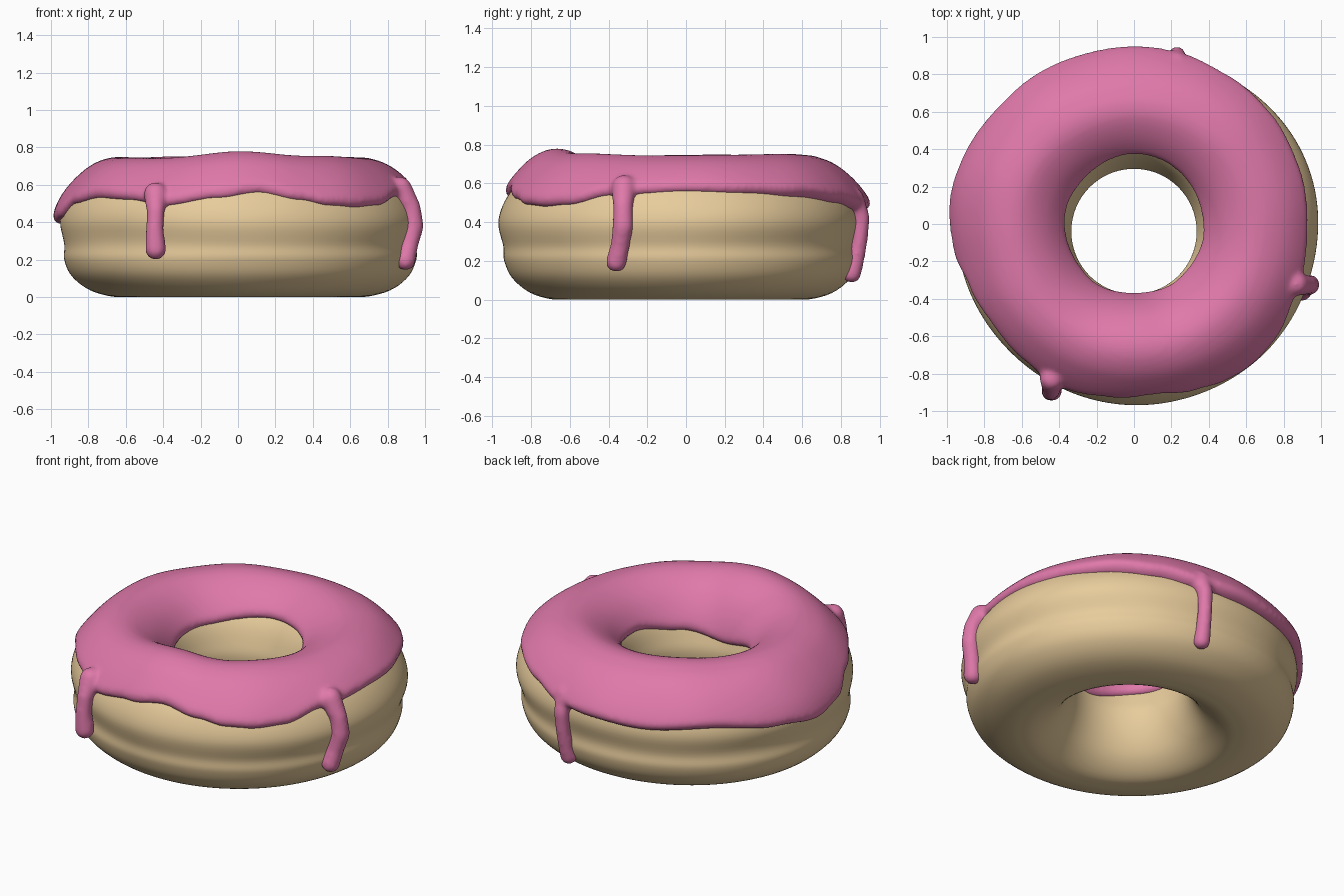
import bpy, bmesh, math
from mathutils import Vector, noise

if "Cube" in bpy.data.objects:
    bpy.data.objects.remove(bpy.data.objects["Cube"])

# Dough cross-section (radius, z): bottom, up the outside, over the top, down the hole
PROFILE = [(.66, 0), (.80, .035), (.90, .11), (.942, .20), (.942, .28), (.968, .40),
           (.935, .51), (.85, .62), (.75, .69), (.63, .71), (.50, .65), (.40, .54),
           (.35, .42), (.335, .33), (.36, .21), (.43, .09), (.54, .012)]
# Icing rim heights by angle in degrees: outer edge and hole edge
OUTER_EDGE = [(0, .56), (20, .55), (40, .53), (60, .50), (75, .46), (90, .45), (110, .44),
              (135, .46), (160, .42), (175, .39), (188, .42), (200, .50), (215, .53),
              (230, .52), (245, .49), (262, .53), (276, .56), (290, .52), (300, .49),
              (310, .48), (320, .49), (335, .54)]
HOLE_EDGE = [(0, .52), (90, .57), (150, .53), (225, .47), (270, .42), (315, .47)]


def hermite(p0, p1, m0, m1, t):
    return ((2*t**3 - 3*t**2 + 1)*p0 + (t**3 - 2*t**2 + t)*m0
            + (3*t**2 - 2*t**3)*p1 + (t**3 - t**2)*m1)


def profile(u):
    n = len(PROFILE)
    i = math.floor(u)
    a, b, c, d = (Vector(PROFILE[(i + k) % n]) for k in (-1, 0, 1, 2))
    return hermite(b, c, (c - a)/2, (d - b)/2, u - i)


def outward(u):
    t = profile(u + .02) - profile(u - .02)
    return Vector((t.y, -t.x)).normalized()


def edge(table, deg):
    """Smooth periodic interpolation of a rim height."""
    n = len(table)
    for i in range(n):
        a0, h0 = table[i]
        a1, h1 = table[(i + 1) % n]
        if i == n - 1:
            a1 += 360
        if a0 <= deg < a1:
            t = (deg - a0)/(a1 - a0)
            return h0 + (h1 - h0)*t*t*(3 - 2*t)


def find_u(lo, hi, z):
    rising = profile(hi).y > profile(lo).y
    for _ in range(25):
        mid = (lo + hi)/2
        if (profile(mid).y < z) == rising:
            lo = mid
        else:
            hi = mid
    return lo


def place(q, th):
    """Revolve a section point, with the hole off centre and a flatter back."""
    w = min(1, max(0, (q.x - .35)/.5))
    r = q.x*(1 - .06*w*max(0, math.sin(th))**2)
    return (r*math.cos(th) + .015*w, r*math.sin(th) - .04*(1 - w), max(0, q.y))


def ring_mesh(bm, section, segs):
    """Skin closed cross-sections all the way round."""
    rings = []
    for j in range(segs):
        th = 2*math.pi*j/segs
        rings.append([bm.verts.new(place(q, th)) for q in section(th)])
    m = len(rings[0])
    for j in range(segs):
        a, b = rings[j], rings[(j + 1) % segs]
        for i in range(m):
            k = (i + 1) % m
            bm.faces.new((a[i], b[i], b[k], a[k]))
    bmesh.ops.recalc_face_normals(bm, faces=bm.faces)


def finish(bm, name, colour):
    me = bpy.data.meshes.new(name)
    bm.to_mesh(me)
    bm.free()
    me.shade_smooth()
    ob = bpy.data.objects.new(name, me)
    bpy.context.collection.objects.link(ob)
    mat = bpy.data.materials.new(name)
    mat.diffuse_color = colour
    mat.use_nodes = True
    mat.node_tree.nodes["Principled BSDF"].inputs["Base Color"].default_value = mat.diffuse_color
    me.materials.append(mat)
    return ob


# Dough ring
def dough_section(th):
    out = []
    for i in range(85):
        u = i*len(PROFILE)/85
        q = profile(u)
        w = max(0, 1 - abs(q.y - .3)/.3)*(q.x > .6)
        v = noise.noise((1.3*math.cos(th), 1.3*math.sin(th), q.y*4))
        out.append(q + outward(u)*.014*w*v)
    return out


bm = bmesh.new()
ring_mesh(bm, dough_section, 160)
finish(bm, "dough", (.80, .60, .33, 1))


# Icing shell: follows the dough between the two rims, with rounded edges
def icing_section(th):
    deg = math.degrees(th) % 360
    u0 = find_u(1, 8.7, edge(OUTER_EDGE, deg))
    u1 = find_u(9.5, 13, edge(HOLE_EDGE, deg))
    n, over, under = 40, [], []
    for i in range(n + 1):
        s = i/n
        s = s*s*(3 - 2*s)
        u = u0 + (u1 - u0)*s
        q, d = profile(u), outward(u)
        t = .037 + .012*noise.noise((2.5*q.x*math.cos(th), 2.5*q.x*math.sin(th), q.y*2))
        t += .03*math.exp(-((deg - 270)/22)**2)*math.sin(math.pi*s)**2
        t += .03*max(0, math.sin(th))*max(0, 1 - 2*s)
        x = min(1, min(s, 1 - s)/.06)
        t *= math.sqrt(max(0, 1 - (1 - x)**2))
        over.append(q + d*t)
        under.append(q - d*.025)
    return over + under[::-1]


bm = bmesh.new()
ring_mesh(bm, icing_section, 240)

# Drips: chains of overlapping balls (x, y, z, radius), fused by the remesh
DRIPS = [
    [(-.44, -.83, .55, .065), (-.44, -.885, .46, .048), (-.445, -.895, .36, .048), (-.44, -.89, .255, .057)],
    [(.865, -.32, .58, .065), (.925, -.325, .48, .052), (.94, -.325, .38, .054),
     (.915, -.34, .28, .050), (.895, -.36, .195, .054)],
    [(.23, .86, .52, .06), (.23, .905, .42, .045), (.225, .895, .30, .043),
     (.22, .875, .20, .045), (.215, .855, .135, .050)],
]
for drip in DRIPS:
    pts = [Vector(p) for p in drip]
    for a, b in zip(pts, pts[1:]):
        for k in range(9):
            p = a.lerp(b, k/8)
            ball = bmesh.ops.create_icosphere(bm, subdivisions=3, radius=p.w)
            bmesh.ops.translate(bm, verts=ball["verts"], vec=p.xyz)

icing = finish(bm, "icing", (.74, .19, .40, 1))
rm = icing.modifiers.new("fuse", 'REMESH')
rm.mode = 'VOXEL'
rm.voxel_size = .014
rm.use_smooth_shade = True
sm = icing.modifiers.new("soften", 'SMOOTH')
sm.factor = .5
sm.iterations = 8
